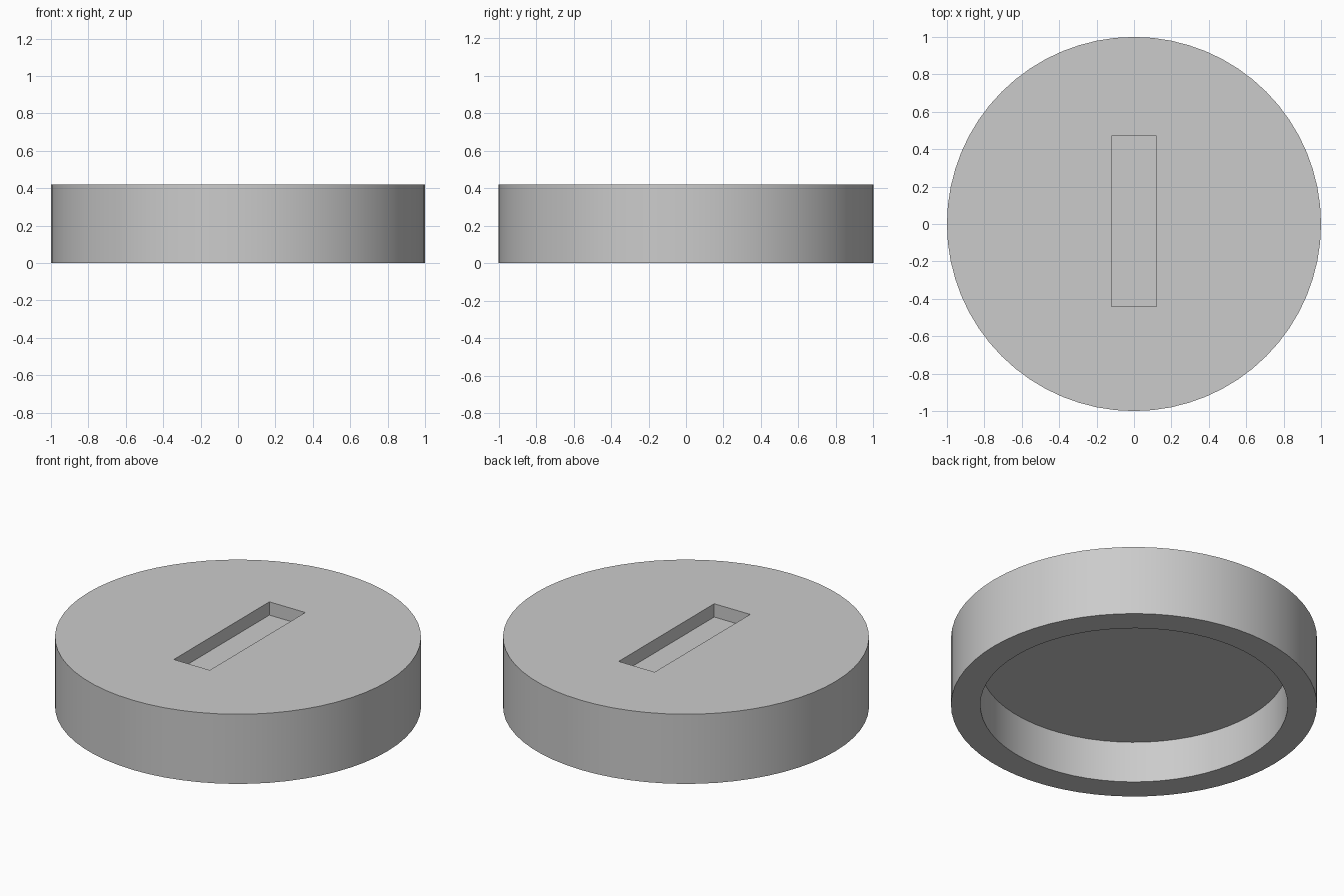
import bpy
import bmesh
from mathutils import Matrix

if "Cube" in bpy.data.objects:
    bpy.data.objects.remove(bpy.data.objects["Cube"], do_unlink=True)

SIDES = 64
HEIGHT = 0.42

grey = bpy.data.materials.new("plain grey")
grey.use_nodes = True
colour = (0.6, 0.6, 0.6, 1)
grey.diffuse_color = colour
grey.node_tree.nodes["Principled BSDF"].inputs["Base Color"].default_value = colour


def add_object(name, bm):
    mesh = bpy.data.meshes.new(name)
    bm.to_mesh(mesh)
    bm.free()
    mesh.materials.append(grey)
    obj = bpy.data.objects.new(name, mesh)
    bpy.context.collection.objects.link(obj)
    return obj


def cylinder(name, radius, bottom, top):
    bm = bmesh.new()
    bmesh.ops.create_cone(bm, cap_ends=True, segments=SIDES, radius1=radius,
                          radius2=radius, depth=top - bottom,
                          matrix=Matrix.Translation((0, 0, (bottom + top) / 2)))
    return add_object(name, bm)


def box(name, low, high):
    bm = bmesh.new()
    bmesh.ops.create_cube(bm, size=1)
    for v in bm.verts:
        v.co = [h if c > 0 else l for c, l, h in zip(v.co, low, high)]
    return add_object(name, bm)


# Round cap body
cap = cylinder("round_cap", 1, 0, HEIGHT)

# Hollow underside and rectangular slot in the top
cutters = [
    cylinder("underside_cutter", 0.84, -0.2, 0.25),
    box("slot_cutter", (-0.12, -0.44, HEIGHT - 0.08), (0.12, 0.47, HEIGHT + 0.2)),
]
bpy.context.view_layer.objects.active = cap
for cutter in cutters:
    cut = cap.modifiers.new(cutter.name, "BOOLEAN")
    cut.operation = "DIFFERENCE"
    cut.solver = "EXACT"
    cut.object = cutter
    bpy.ops.object.modifier_apply(modifier=cut.name)
    bpy.data.objects.remove(cutter, do_unlink=True)

# Smooth round walls with crisp rims
bpy.ops.object.select_all(action="DESELECT")
cap.select_set(True)
bpy.ops.object.shade_smooth_by_angle(angle=0.6)
